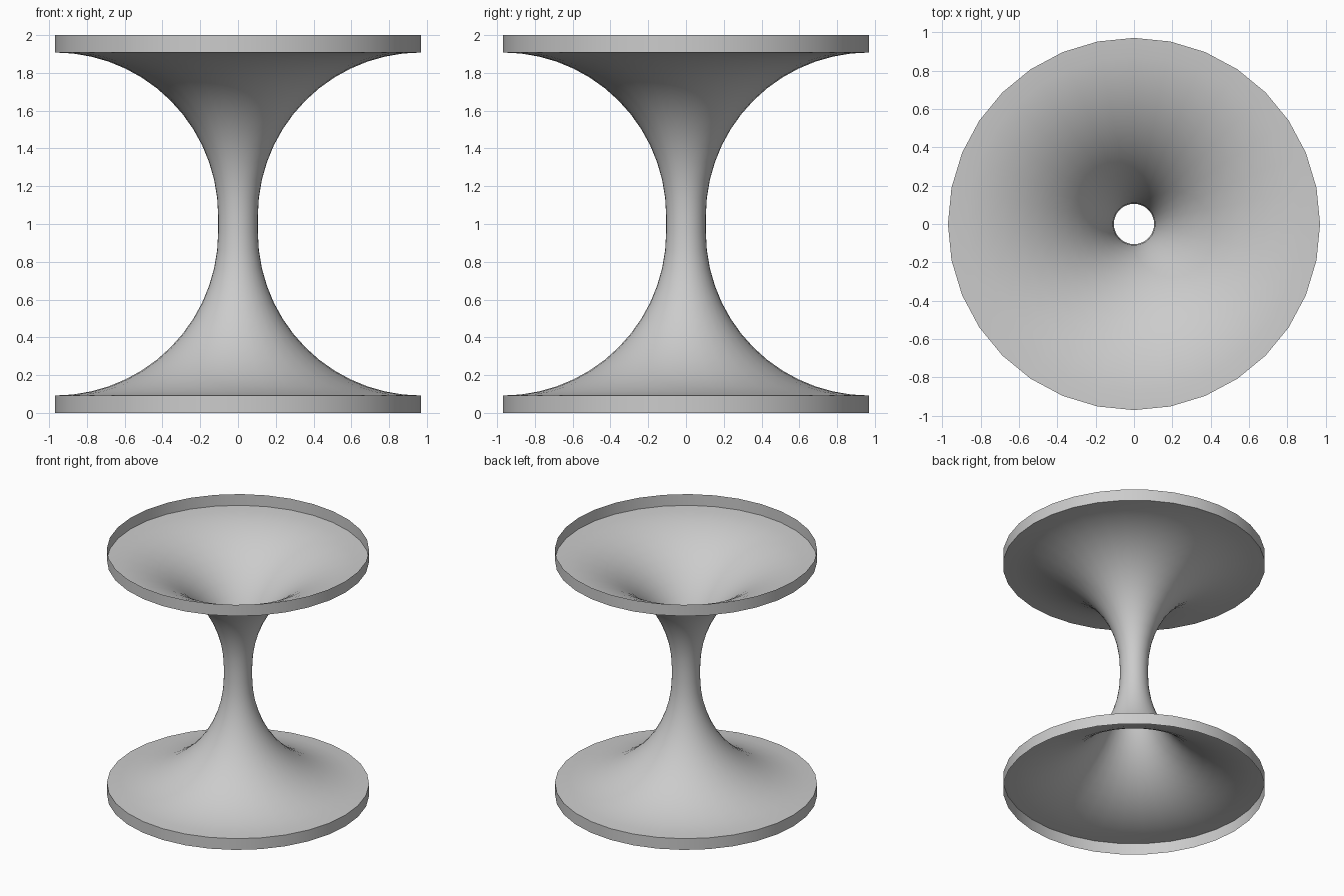
import bpy, bmesh, math

if "Cube" in bpy.data.objects:
    bpy.data.objects.remove(bpy.data.objects["Cube"])

SIDES, STEPS = 32, 14
R_RIM, R_WAIST, LIP = 0.97, 0.105, 0.092
RAD = R_RIM - R_WAIST

# Lower half of the profile: vertical lip, then a quarter arc up to the waist
half = [(R_RIM, 0.0)]
for i in range(STEPS + 1):
    a = math.pi / 2 * i / STEPS
    half.append((R_RIM - RAD * math.sin(a), LIP + RAD * (1 - math.cos(a))))
profile = half + [(r, 2 - z) for r, z in reversed(half)]

# Open, single-skinned flared spool, revolved around z
bm = bmesh.new()
rings = [[bm.verts.new((r * math.cos(2 * math.pi * k / SIDES),
                        r * math.sin(2 * math.pi * k / SIDES), z))
          for k in range(SIDES)] for r, z in profile]
for low, high in zip(rings, rings[1:]):
    for k in range(SIDES):
        n = (k + 1) % SIDES
        bm.faces.new((low[k], low[n], high[n], high[k]))
mesh = bpy.data.meshes.new("flared_spool")
bm.to_mesh(mesh)
bm.free()
spool = bpy.data.objects.new("flared_spool", mesh)
bpy.context.collection.objects.link(spool)

# Smooth shading with crisp rim edges
bpy.context.view_layer.objects.active = spool
spool.select_set(True)
bpy.ops.object.shade_smooth_by_angle(angle=math.radians(40))
